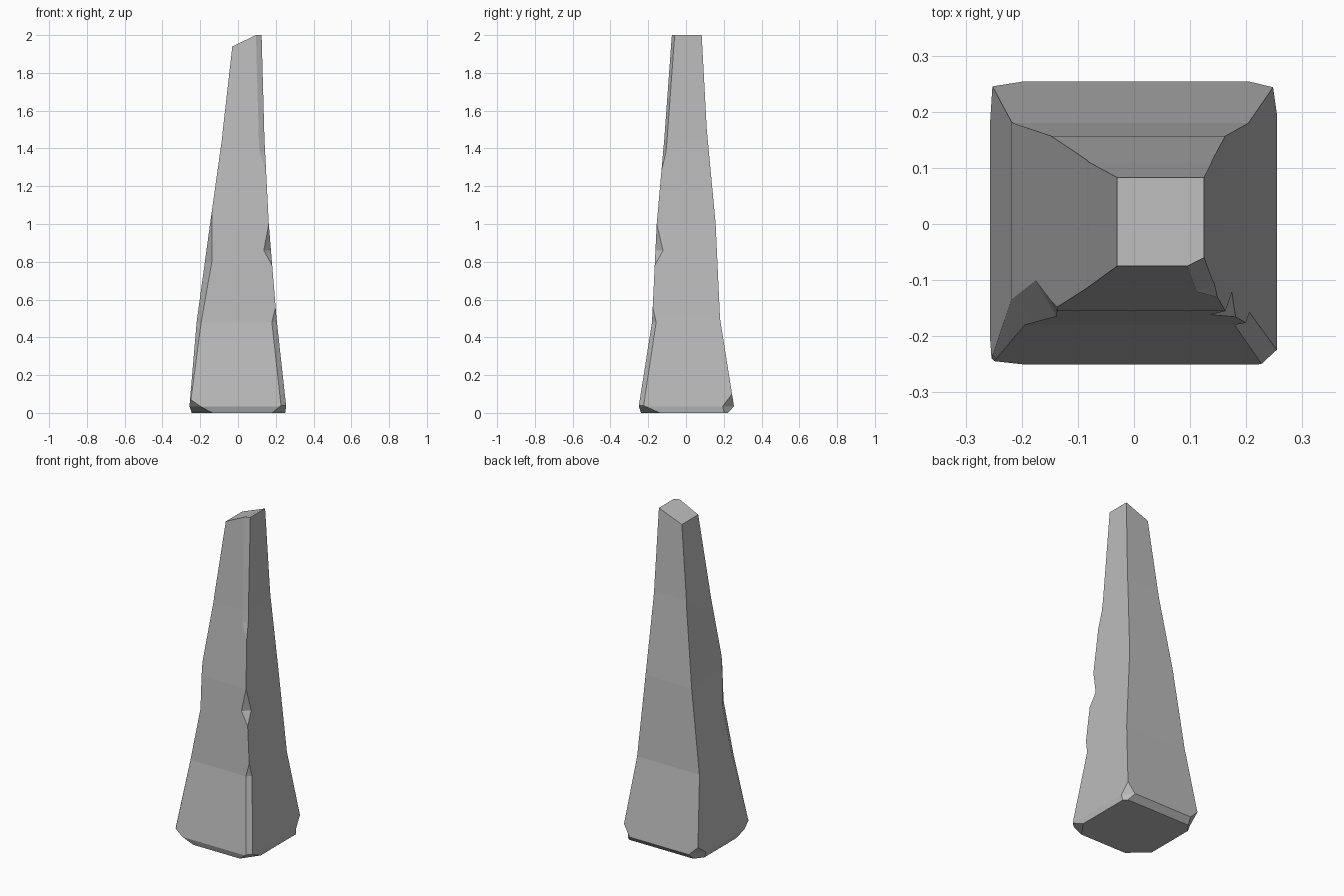
import bpy
import bmesh

cube = bpy.data.objects.get("Cube")
if cube:
    bpy.data.objects.remove(cube, do_unlink=True)

# Side outlines: (height, offset) for each of the four faces
left = [(0, -.245), (.035, -.257), (.48, -.219), (1, -.148), (1.45, -.085), (2, -.03)]
right = [(0, .25), (.035, .255), (.5, .204), (1, .163), (1.45, .14), (2, .125)]
front = [(0, -.238), (.035, -.25), (.48, -.18), (1, -.155), (1.45, -.115), (2, -.075)]
back = [(0, .222), (.035, .254), (.5, .18), (1, .157), (1.5, .11), (2, .083)]

# Chipped corners: (height, cut along x, cut along y)
front_left_chip = [(0, .11, .1), (.07, .005, .005), (.48, .024, .045),
                   (.8, .037, .064), (1.08, 0, 0)]
front_right_chip = [(0, .07, .1), (.04, .027, .025), (.48, .027, .022), (.56, 0, 0),
                    (.78, 0, 0), (.86, .038, .04), (1, 0, 0), (1.28, 0, 0),
                    (1.38, .03, .015), (2, .03, .015)]
back_right_chip = [(0, .02, .02), (.035, .05, .06), (.1, 0, 0)]
back_left_chip = [(0, .04, .05), (.035, .06, .08), (.09, 0, 0)]

# Corners counter-clockwise, with the order of their two points
corners = [(left, front, front_left_chip, 1, 1, False),
           (right, front, front_right_chip, -1, 1, True),
           (right, back, back_right_chip, -1, -1, False),
           (left, back, back_left_chip, 1, -1, True)]


def sample(table, z, col=1):
    """Straight-line value of a table column at height z."""
    for a, b in zip(table, table[1:]):
        if a[0] <= z <= b[0]:
            t = (z - a[0]) / (b[0] - a[0])
            return a[col] + t * (b[col] - a[col])
    return 0


def ring(z):
    """Outline of the stone at height z, two points per corner."""
    points = []
    for side_x, side_y, chip, dx, dy, x_first in corners:
        x, y = sample(side_x, z), sample(side_y, z)
        pair = [(x + dx * sample(chip, z, 1), y), (x, y + dy * sample(chip, z, 2))]
        points += pair if x_first else pair[::-1]
    return points


# Standing stone: lofted outline with a slanted top
tables = [t for c in corners for t in c[:3]]
heights = sorted({row[0] for t in tables for row in t})
bm = bmesh.new()
rings = []
for z in heights:
    loop = []
    for x, y in ring(z):
        slope = max(0, .09 - x) / 2 if z == 2 else 0
        loop.append(bm.verts.new((x, y, z - slope)))
    rings.append(loop)
for low, high in zip(rings, rings[1:]):
    n = len(low)
    for i in range(n):
        j = (i + 1) % n
        bm.faces.new((low[i], low[j], high[j], high[i]))
bm.faces.new(rings[0][::-1])
bm.faces.new(rings[-1])
bmesh.ops.remove_doubles(bm, verts=bm.verts, dist=.0005)
bmesh.ops.dissolve_degenerate(bm, edges=bm.edges, dist=.0001)
bmesh.ops.recalc_face_normals(bm, faces=bm.faces)

mesh = bpy.data.meshes.new("standing_stone")
bm.to_mesh(mesh)
bm.free()
stone = bpy.data.objects.new("standing_stone", mesh)
bpy.context.collection.objects.link(stone)

# Plain grey rock
grey = bpy.data.materials.new("stone_grey")
grey.use_nodes = True
color = (.5, .5, .5, 1)
grey.diffuse_color = color
grey.node_tree.nodes["Principled BSDF"].inputs["Base Color"].default_value = color
mesh.materials.append(grey)
